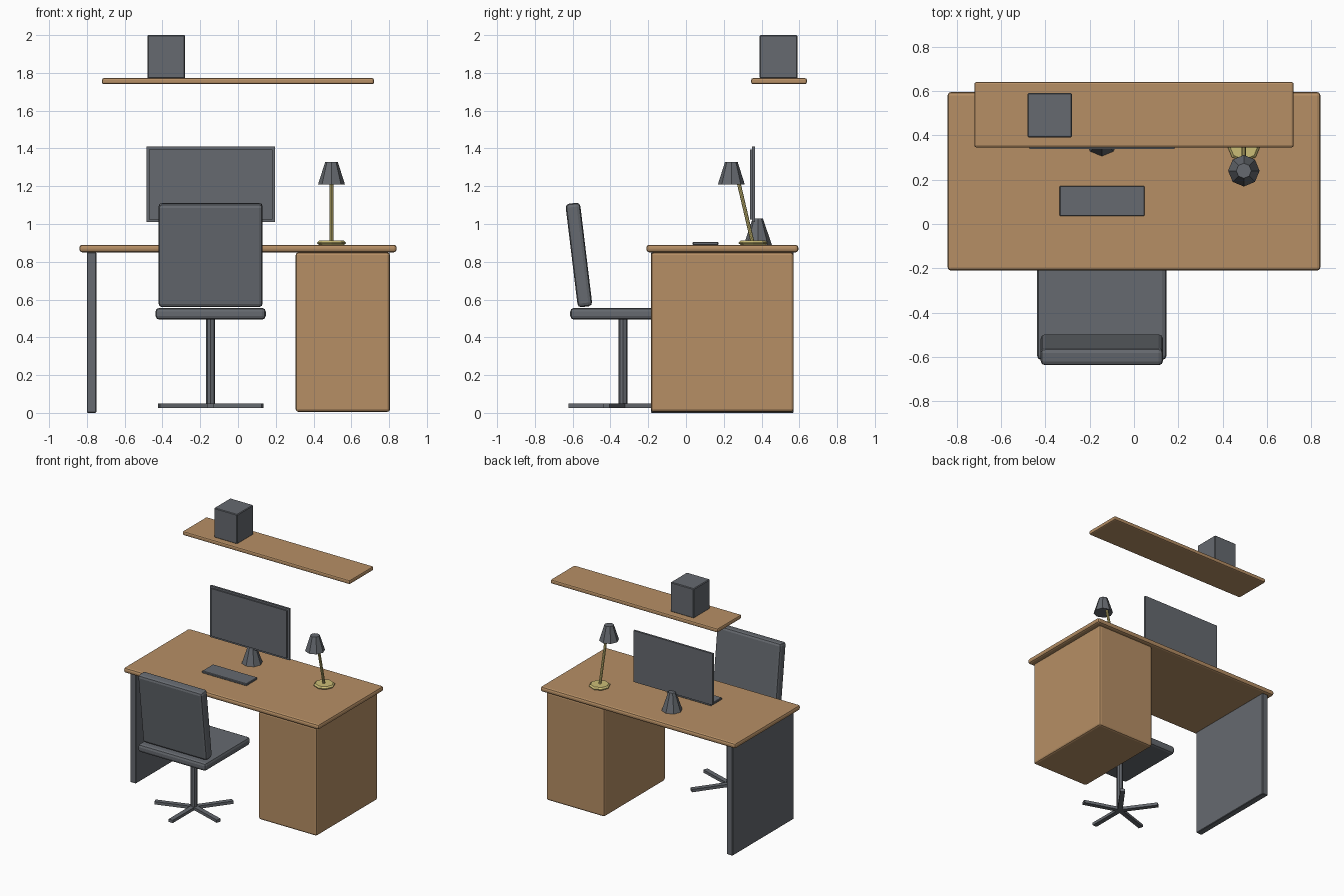
import bpy, bmesh, math
from mathutils import Vector, Matrix

if "Cube" in bpy.data.objects:
    bpy.data.objects.remove(bpy.data.objects["Cube"])


def material(name, rgb):
    m = bpy.data.materials.new(name)
    m.diffuse_color = (*rgb, 1)
    m.use_nodes = True
    m.node_tree.nodes["Principled BSDF"].inputs["Base Color"].default_value = m.diffuse_color
    return m


WOOD = material("warm wood", (0.47, 0.275, 0.13))
GREY = material("slate grey", (0.132, 0.143, 0.160))
BRASS = material("pale brass", (0.60, 0.51, 0.18))


def finish(bm, name, mat, matrix=Matrix(), bevel=0, segments=1):
    mesh = bpy.data.meshes.new(name)
    bm.to_mesh(mesh)
    bm.free()
    ob = bpy.data.objects.new(name, mesh)
    bpy.context.collection.objects.link(ob)
    ob.matrix_world = matrix
    mesh.materials.append(mat)
    if bevel:
        mod = ob.modifiers.new("soft edges", 'BEVEL')
        mod.width, mod.segments = bevel, segments
        mod.limit_method = 'ANGLE'
        mod.angle_limit = math.radians(50)
    return ob


def box(name, mat, lo, hi, bevel=0, segments=1, turn=Matrix()):
    """Box between two corners, optionally turned about its own centre."""
    lo, hi = Vector(lo), Vector(hi)
    bm = bmesh.new()
    bmesh.ops.create_cube(bm, size=1)
    bmesh.ops.scale(bm, vec=hi - lo, verts=bm.verts)
    return finish(bm, name, mat, Matrix.Translation((lo + hi) / 2) @ turn, bevel, segments)


def rod(name, mat, start, end, r1, r2=None, bevel=0, sides=8):
    """Straight or tapered eight-sided rod between two points."""
    start, end = Vector(start), Vector(end)
    axis = end - start
    bm = bmesh.new()
    bmesh.ops.create_cone(bm, cap_ends=True, segments=sides, radius1=r1,
                          radius2=r1 if r2 is None else r2, depth=axis.length)
    turn = Vector((0, 0, 1)).rotation_difference(axis).to_matrix().to_4x4()
    return finish(bm, name, mat, Matrix.Translation((start + end) / 2) @ turn, bevel)


# Desk
box("desk_top", WOOD, (-0.84, -0.21, 0.85), (0.84, 0.595, 0.89), 0.015, 2)
box("desk_cabinet", WOOD, (0.305, -0.185, 0.005), (0.805, 0.57, 0.85), 0.015, 2)
box("desk_side_panel", GREY, (-0.80, -0.185, 0), (-0.75, 0.57, 0.85), 0.004)

# Wall shelf and storage cube
box("wall_shelf", WOOD, (-0.72, 0.345, 1.74), (0.72, 0.64, 1.772), 0.01, 2)
box("shelf_cube", GREY, (-0.48, 0.39, 1.77), (-0.28, 0.59, 2.0), 0.005)

# Monitor and keyboard
box("monitor_body", GREY, (-0.485, 0.349, 1.01), (0.197, 0.365, 1.41))
box("monitor_screen", GREY, (-0.470, 0.339, 1.025), (0.182, 0.350, 1.395))
rod("monitor_stand", GREY, (-0.145, 0.38, 0.888), (-0.145, 0.38, 1.03), 0.075, 0.027)
box("keyboard", GREY, (-0.336, 0.035, 0.888), (0.048, 0.172, 0.906), 0.004)

# Desk lamp
rod("lamp_base", BRASS, (0.495, 0.355, 0.888), (0.495, 0.355, 0.912), 0.076, bevel=0.01)
rod("lamp_arm", BRASS, (0.495, 0.353, 0.90), (0.495, 0.275, 1.235), 0.01)
rod("lamp_shade", GREY, (0.495, 0.24, 1.21), (0.495, 0.24, 1.327), 0.071, 0.034)

# Office chair
CX, CY = -0.145, -0.333
box("chair_seat", GREY, (CX - 0.292, CY - 0.28, 0.494), (CX + 0.292, CY + 0.28, 0.556), 0.02, 2)
box("chair_back", GREY, (CX - 0.276, -0.606, 0.56), (CX + 0.276, -0.528, 1.112), 0.02, 2,
    Matrix.Rotation(math.radians(6.9), 4, 'X'))
rod("chair_post", GREY, (CX, CY, 0.03), (CX, CY, 0.50), 0.024)

# Five-spoke chair foot
for i in range(5):
    a = math.radians(-90 + 72 * i)
    bm = bmesh.new()
    bmesh.ops.create_cube(bm, size=1)
    bmesh.ops.scale(bm, vec=(0.288, 0.036, 0.022), verts=bm.verts)
    bmesh.ops.translate(bm, vec=(0.144, 0, 0.038), verts=bm.verts)
    finish(bm, f"chair_foot_spoke_{i + 1}", GREY,
           Matrix.Translation((CX, CY, 0)) @ Matrix.Rotation(a, 4, 'Z'))
